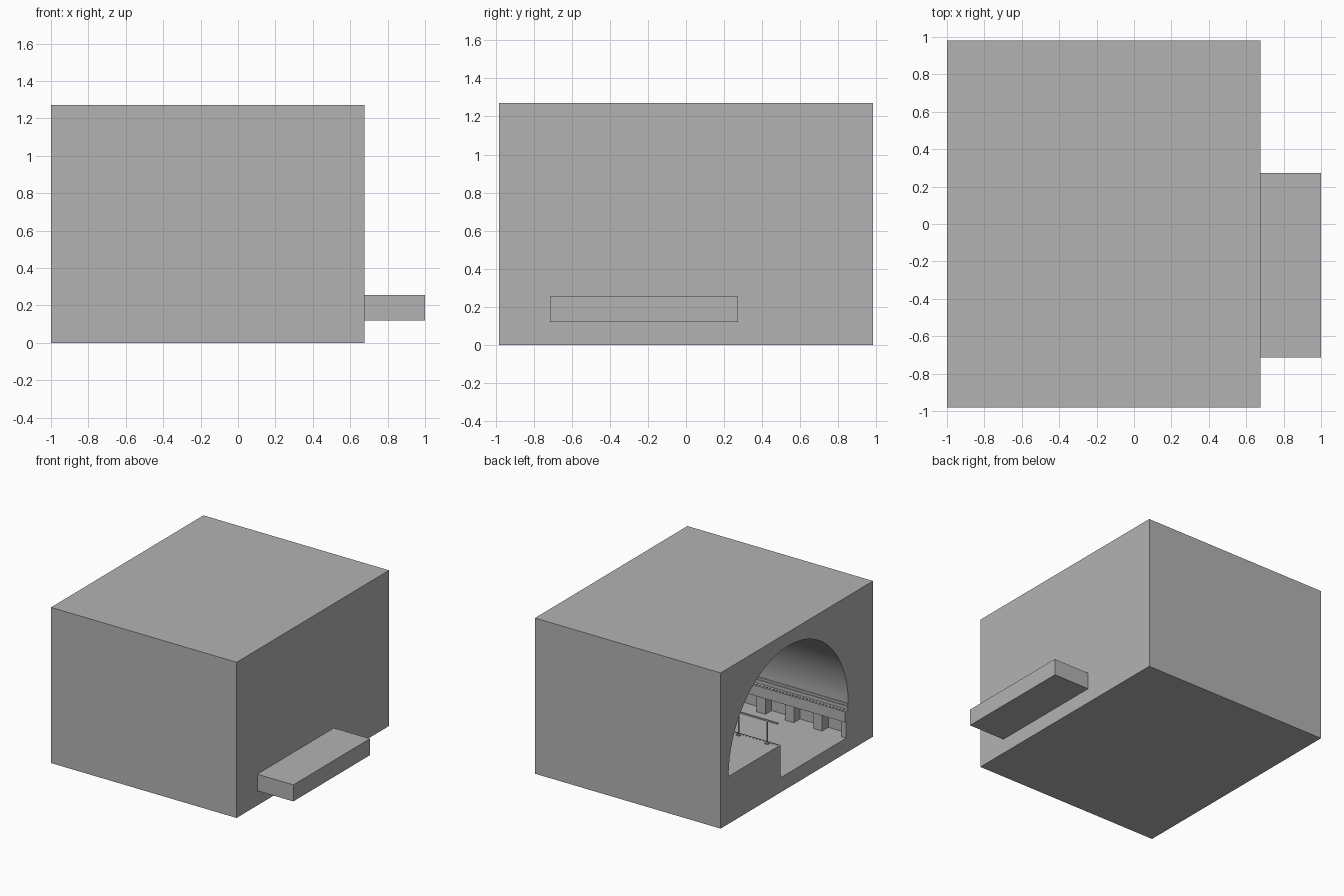
import bpy, bmesh, math
from mathutils import Matrix, Vector

if "Cube" in bpy.data.objects:
    bpy.data.objects.remove(bpy.data.objects["Cube"], do_unlink=True)

GREY = (0.45, 0.45, 0.45, 1)
mat = bpy.data.materials.new("concrete grey")
mat.use_nodes = True
mat.diffuse_color = GREY
mat.node_tree.nodes["Principled BSDF"].inputs["Base Color"].default_value = GREY

# Main sizes
X0, X1, XEND = -1.0, 0.675, 1.0
HALF_Y, HEIGHT = 0.982, 1.27
ARCH_Y, ARCH_Z, ARCH_R = 0.108, 0.387, 0.771
FLOOR, LIP_BOTTOM = 0.12, 0.255
EDGE_Y, FAR_Y = 0.21, -0.663
PITCH = 0.256


def finish(name, bm):
    bmesh.ops.recalc_face_normals(bm, faces=bm.faces[:])
    mesh = bpy.data.meshes.new(name)
    bm.to_mesh(mesh)
    bm.free()
    mesh.materials.append(mat)
    obj = bpy.data.objects.new(name, mesh)
    bpy.context.collection.objects.link(obj)
    return obj


def add_box(bm, lo, hi):
    lo, hi = Vector(lo), Vector(hi)
    m = Matrix.Translation((lo + hi) / 2) @ Matrix.Diagonal((*(hi - lo), 1))
    bmesh.ops.create_cube(bm, size=1, matrix=m)


def boxes(name, spans):
    bm = bmesh.new()
    for lo, hi in spans:
        add_box(bm, lo, hi)
    return finish(name, bm)


def extrude_x(name, profile, xa, xb):
    bm = bmesh.new()
    face = bm.faces.new([bm.verts.new((xa, y, z)) for y, z in profile])
    out = bmesh.ops.extrude_face_region(bm, geom=[face])
    verts = [v for v in out["geom"] if isinstance(v, bmesh.types.BMVert)]
    bmesh.ops.translate(bm, verts=verts, vec=(xb - xa, 0, 0))
    return finish(name, bm)


def cut(target, cutter):
    mod = target.modifiers.new(cutter.name, "BOOLEAN")
    mod.operation, mod.solver, mod.object = "DIFFERENCE", "EXACT", cutter
    cutter.hide_render = True
    cutter.hide_set(True)


# Outer block, with the low track extension on its left side
block = boxes("tunnel_block", [((X0, -HALF_Y, 0), (X1, HALF_Y, HEIGHT))])
boxes("track_extension", [((X1, -0.715, FLOOR), (XEND, 0.272, LIP_BOTTOM))])

# Vaulted hall with a raised platform and a sunken track bed
SEG = 64
arch = [(ARCH_Y + ARCH_R * math.cos(math.pi * i / SEG),
         ARCH_Z + ARCH_R * math.sin(math.pi * i / SEG)) for i in range(SEG + 1)]
profile = arch + [(FAR_Y, FLOOR), (EDGE_Y, FLOOR), (EDGE_Y, ARCH_Z)]
cut(block, extrude_x("hall_cutter", profile, X0 - 0.1, X1 - 0.015))
cut(block, boxes("undercut_cutter",
                 [((X0 + 0.02, -0.715, FLOOR), (X1 - 0.015, 0.27, LIP_BOTTOM))]))

# Bake the cuts, then smooth only the vault
bpy.context.view_layer.update()
baked = bpy.data.meshes.new_from_object(
    block.evaluated_get(bpy.context.evaluated_depsgraph_get()))
block.modifiers.clear()
block.data = baked
for cutter in ("hall_cutter", "undercut_cutter"):
    bpy.data.objects.remove(bpy.data.objects[cutter], do_unlink=True)
bpy.ops.object.select_all(action="DESELECT")
block.select_set(True)
bpy.context.view_layer.objects.active = block
bpy.ops.object.shade_smooth_by_angle(angle=math.radians(20))

# Far ledge, wall moulding and the piers below
XB = X1 - 0.015
boxes("far_ledge", [((X0, FAR_Y - 0.01, LIP_BOTTOM), (XB, -0.62, 0.34))])
boxes("wall_moulding", [((X0, FAR_Y - 0.01, z), (XB, FAR_Y + 0.008, z + 0.012))
                        for z in (0.36, 0.382)])
boxes("ledge_piers", [((max(X0, x - 0.04), -0.72, FLOOR), (x + 0.04, -0.635, LIP_BOTTOM))
                      for x in [X0 + PITCH * i for i in range(7)]])


# Rows of warning studs along both edges
def studs(name, y, z):
    boxes(name, [((X0 + 0.02 + 0.03 * i, y - 0.006, z - 0.002),
                  (X0 + 0.032 + 0.03 * i, y + 0.006, z + 0.005)) for i in range(54)])


studs("platform_studs", EDGE_Y + 0.012, ARCH_Z)
studs("ledge_studs", -0.635, 0.34)

# Platform railing: posts on small feet with a top bar
RAIL_Y, RAIL_TOP = 0.245, 0.575
posts = [X0 + 0.095 + PITCH * i for i in range(7)]
boxes("railing_posts", [((x - 0.004, RAIL_Y - 0.004, ARCH_Z), (x + 0.004, RAIL_Y + 0.004, RAIL_TOP))
                        for x in posts])
boxes("railing_feet", [((x - 0.015, RAIL_Y - 0.015, ARCH_Z), (x + 0.015, RAIL_Y + 0.015, ARCH_Z + 0.008))
                       for x in posts])
boxes("railing_bar", [((X0, RAIL_Y - 0.006, RAIL_TOP - 0.006), (XB, RAIL_Y + 0.006, RAIL_TOP + 0.006))])
